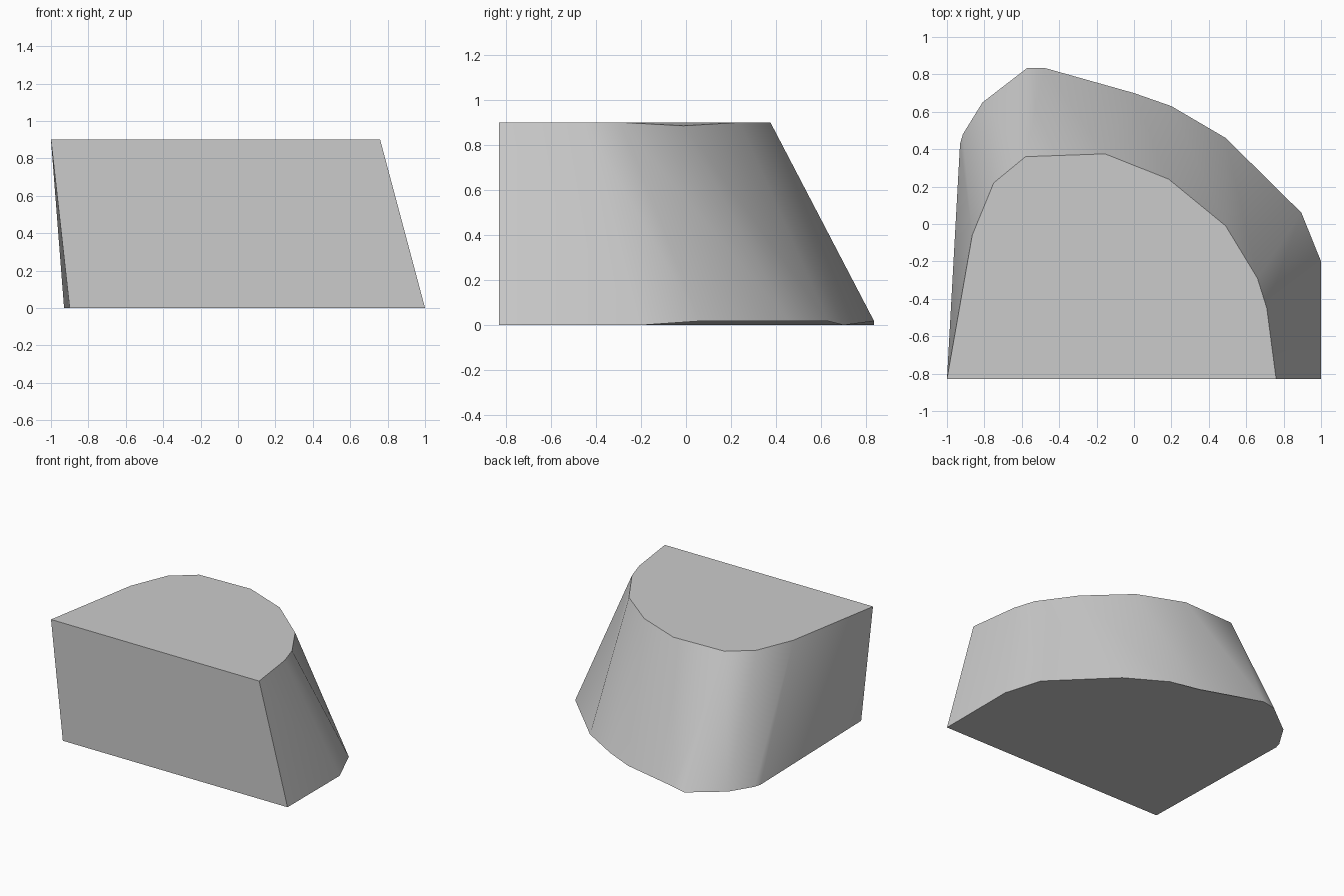
import bpy
import bmesh
import math

cube = bpy.data.objects.get("Cube")
if cube:
    bpy.data.objects.remove(cube, do_unlink=True)

# One plain stone grey
stone = bpy.data.materials.new("stone_grey")
stone.use_nodes = True
grey = (0.6, 0.6, 0.6, 1)
stone.diffuse_color = grey
stone.node_tree.nodes["Principled BSDF"].inputs["Base Color"].default_value = grey

HEIGHT, LIFT, DIP = 0.9, 0.018, 0.015
FRONT = -0.83

# Outlines run from the front right corner, round the back, to the front left
base = [(-0.9, FRONT), (-0.93, 0.43), (-0.915, 0.48), (-0.81, 0.65),
        (-0.57, 0.835), (-0.48, 0.835), (0, 0.7), (0.2, 0.63),
        (0.49, 0.46), (0.895, 0.06), (1, -0.2), (1, FRONT)]
top = [(-1, FRONT), (-0.865, -0.06), (-0.75, 0.22), (-0.58, 0.36),
       (-0.155, 0.375), (0.185, 0.24), (0.49, -0.01), (0.66, -0.29),
       (0.71, -0.45), (0.76, FRONT)]
lifted = {5, 7, 8, 9}   # base corners just off the ground
dipped = {6}            # top corner just below the rim

# Rungs of the sloping wall, as (base corner, top corner)
rungs = [(0, 0), (1, 0), (1, 1), (2, 1), (3, 2), (4, 3), (5, 3), (5, 4),
         (6, 4), (6, 5), (7, 5), (8, 6), (9, 7), (10, 8), (11, 9)]

bm = bmesh.new()
low = [bm.verts.new((x, y, LIFT if i in lifted else 0))
       for i, (x, y) in enumerate(base)]
high = [bm.verts.new((x, y, HEIGHT - (DIP if i in dipped else 0)))
        for i, (x, y) in enumerate(top)]

# Curved wall
for (a, b), (c, d) in zip(rungs, rungs[1:]):
    corners = [low[a], low[c], high[d], high[b]]
    bm.faces.new(list(dict.fromkeys(corners)))

# Flat front, top and underside
bm.faces.new((low[0], low[-1], high[-1], high[0]))
bm.faces.new(high)
bm.faces.new(low)
bmesh.ops.recalc_face_normals(bm, faces=bm.faces[:])

mesh = bpy.data.meshes.new("half_block")
bm.to_mesh(mesh)
bm.free()
mesh.materials.append(stone)
block = bpy.data.objects.new("half_block", mesh)
bpy.context.collection.objects.link(block)

# Soft wall, crisp rims
bpy.context.view_layer.objects.active = block
block.select_set(True)
bpy.ops.object.shade_smooth_by_angle(angle=math.radians(45))
